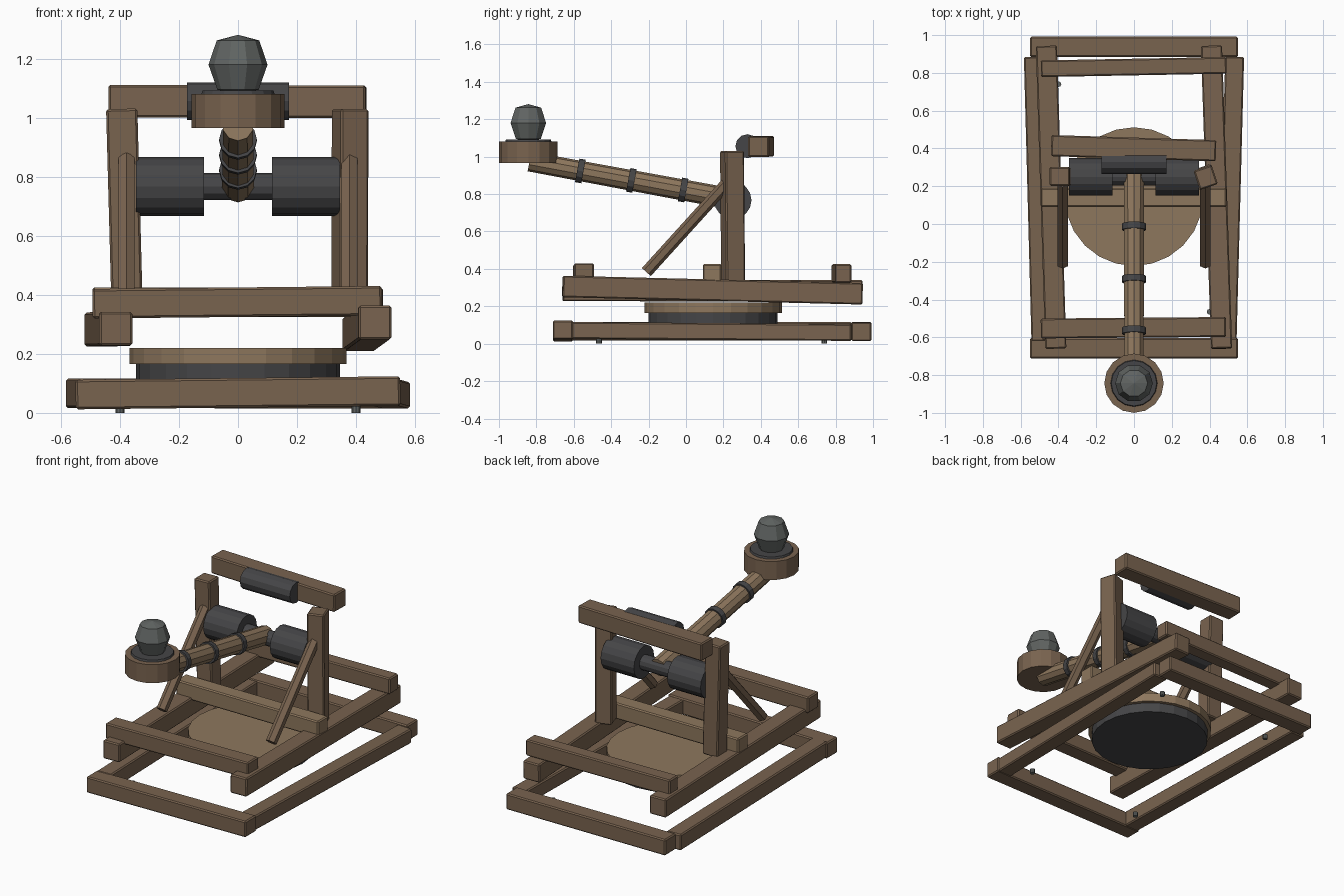
import bpy, bmesh, math
from mathutils import Vector, Matrix

if "Cube" in bpy.data.objects:
    bpy.data.objects.remove(bpy.data.objects["Cube"])


def material(name, rgb):
    m = bpy.data.materials.new(name)
    m.diffuse_color = (*rgb, 1)
    m.use_nodes = True
    m.node_tree.nodes["Principled BSDF"].inputs["Base Color"].default_value = m.diffuse_color
    return m


WOOD = material("wood", (0.19, 0.125, 0.078))
PALE = material("pale_wood", (0.27, 0.185, 0.11))
IRON = material("dark_iron", (0.06, 0.06, 0.063))
STONE = material("stone", (0.12, 0.13, 0.125))


def finish(name, bm, mat, matrix=Matrix()):
    bm.transform(matrix)
    bmesh.ops.recalc_face_normals(bm, faces=bm.faces)
    me = bpy.data.meshes.new(name)
    bm.to_mesh(me)
    bm.free()
    me.materials.append(mat)
    ob = bpy.data.objects.new(name, me)
    bpy.context.collection.objects.link(ob)
    return ob


def beam(name, a, b, w, h, mat=WOOD, track=('Y', 'Z')):
    """Squared timber with chamfered edges running from a to b."""
    a, b = Vector(a), Vector(b)
    d = b - a
    bm = bmesh.new()
    bmesh.ops.create_cube(bm, size=1)
    size = (w, d.length, h) if track[0] == 'Y' else (w, h, d.length)
    bmesh.ops.scale(bm, vec=size, verts=bm.verts)
    bmesh.ops.bevel(bm, geom=bm.edges[:], offset=0.007, segments=1, affect='EDGES')
    rot = d.to_track_quat(*track).to_matrix().to_4x4()
    return finish(name, bm, mat, Matrix.Translation((a + b) / 2) @ rot)


def rod(name, a, b, r1, r2=None, sides=16, mat=IRON):
    """Faceted round bar from a to b."""
    a, b = Vector(a), Vector(b)
    d = b - a
    bm = bmesh.new()
    bmesh.ops.create_cone(bm, cap_ends=True, segments=sides, radius1=r1,
                          radius2=r1 if r2 is None else r2, depth=d.length)
    rot = d.to_track_quat('Z', 'Y').to_matrix().to_4x4()
    return finish(name, bm, mat, Matrix.Translation((a + b) / 2) @ rot)


# Ground frame: slightly crooked timbers
beam("base_front", (-0.55, -0.658, 0.062), (0.55, -0.658, 0.074), 0.108, 0.1)
beam("base_back", (-0.55, 0.938, 0.067), (0.55, 0.938, 0.064), 0.108, 0.1)
beam("base_left", (-0.493, -0.62, 0.066), (-0.533, 0.885, 0.066), 0.1, 0.1)
beam("base_right", (0.493, -0.62, 0.071), (0.533, 0.885, 0.06), 0.1, 0.09)

# Small studs under the base
for x in (-0.4, 0.4):
    for y in (-0.465, 0.74):
        rod("base_stud", (x, y, 0.0), (x, y, 0.026), 0.015, sides=8, mat=STONE)

# Turntable
rod("turntable_ring", (0, 0.145, 0.105), (0, 0.145, 0.167), 0.345, sides=24)
rod("turntable_disc", (0, 0.145, 0.165), (0, 0.145, 0.22), 0.367, sides=24, mat=PALE)

# Upper frame rails and sleepers
beam("left_rail", (-0.414, -0.66, 0.285), (-0.464, 0.943, 0.283), 0.112, 0.115)
beam("right_rail", (0.464, -0.66, 0.306), (0.41, 0.943, 0.267), 0.112, 0.115)
beam("front_sleeper", (-0.493, -0.553, 0.37), (0.487, -0.545, 0.38), 0.105, 0.1)
beam("middle_sleeper", (-0.493, 0.14, 0.375), (0.49, 0.14, 0.375), 0.1, 0.1, PALE)
beam("back_sleeper", (-0.493, 0.822, 0.375), (0.49, 0.84, 0.375), 0.088, 0.1)

# Posts, head beam and stop pad
beam("left_post", (-0.375, 0.252, 0.33), (-0.394, 0.252, 1.03), 0.1, 0.106, WOOD, ('Z', 'Y'))
beam("right_post", (0.378, 0.252, 0.33), (0.38, 0.246, 1.03), 0.1, 0.106, WOOD, ('Z', 'Y'))
beam("head_beam", (-0.438, 0.415, 1.056), (0.434, 0.388, 1.054), 0.112, 0.11)
rod("stop_pad", (-0.172, 0.328, 1.056), (0.172, 0.328, 1.056), 0.064, sides=12)

# Braces and torsion drums, one per side
for side, s in (("left", -1), ("right", 1)):
    rod(side + "_brace", (s * 0.378, -0.212, 0.383), (s * 0.378, 0.22, 0.86),
        0.032, sides=6, mat=WOOD)
    rod(side + "_drum", (s * 0.115, 0.25, 0.767), (s * 0.345, 0.25, 0.767), 0.1)
rod("axle", (-0.2, 0.25, 0.767), (0.2, 0.25, 0.767), 0.046, sides=12)

# Throwing arm with bands
base, tip = Vector((0, 0.27, 0.769)), Vector((0, -0.837, 0.974))
axis = (tip - base).normalized()
rod("throwing_arm", base, tip, 0.057, 0.053, sides=10, mat=PALE)
for y in (-0.565, -0.292, -0.015):
    c = base + (tip - base) * ((y - base.y) / (tip.y - base.y))
    rod("arm_band", c - axis * 0.017, c + axis * 0.017, 0.064, sides=12)

# Cup with iron rim
CUP_Y = -0.843
rod("cup", (0, CUP_Y, 0.965), (0, CUP_Y, 1.08), 0.157, sides=16, mat=WOOD)
rod("cup_rim", (0, CUP_Y, 1.07), (0, CUP_Y, 1.092), 0.127, 0.12, sides=16)

# Boulder: lathed low-poly profile
bm = bmesh.new()
profile = [(0, 1.08), (0.07, 1.095), (0.1, 1.18), (0.072, 1.262), (0, 1.281)]
pts = [bm.verts.new((r, 0, z)) for r, z in profile]
edges = [bm.edges.new(p) for p in zip(pts, pts[1:])]
bmesh.ops.spin(bm, geom=pts + edges, cent=(0, 0, 0), axis=(0, 0, 1),
               angle=math.tau, steps=10)
bmesh.ops.remove_doubles(bm, verts=bm.verts, dist=1e-4)
finish("boulder", bm, STONE, Matrix.Translation((0, CUP_Y, 0)))
